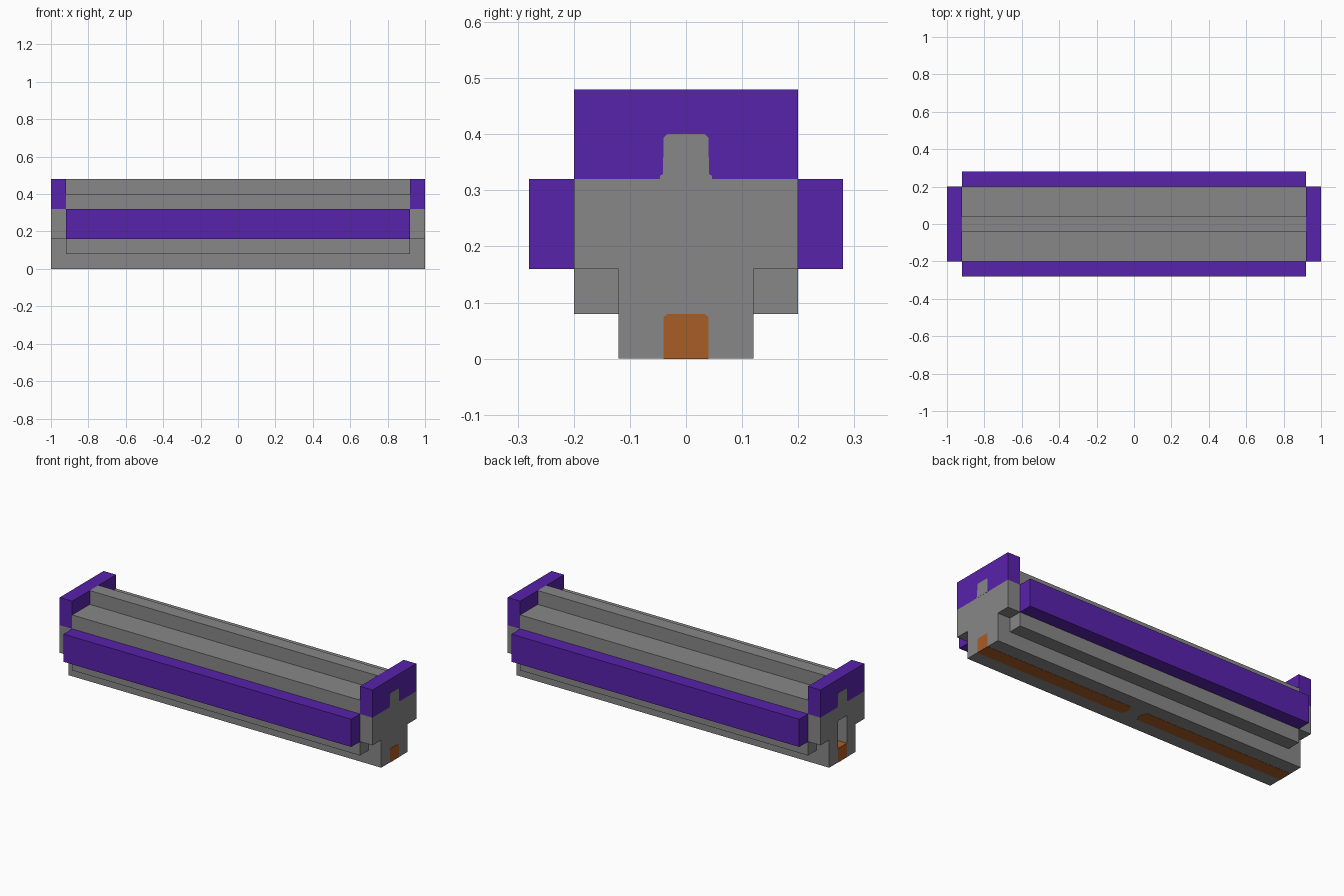
import bpy
import bmesh

if "Cube" in bpy.data.objects:
    bpy.data.objects.remove(bpy.data.objects["Cube"], do_unlink=True)


def make_material(name, rgb):
    mat = bpy.data.materials.new(name)
    mat.use_nodes = True
    mat.diffuse_color = (*rgb, 1)
    mat.node_tree.nodes["Principled BSDF"].inputs["Base Color"].default_value = (*rgb, 1)
    return mat


grey = make_material("stone grey", (0.25, 0.242, 0.242))
purple = make_material("purple", (0.097, 0.016, 0.41))
orange = make_material("copper orange", (0.39, 0.11, 0.018))


def prism(name, points, depth, mat):
    """Extrude a closed outline by a depth vector."""
    bm = bmesh.new()
    face = bm.faces.new([bm.verts.new(p) for p in points])
    result = bmesh.ops.extrude_face_region(bm, geom=[face], use_keep_orig=True)
    moved = [v for v in result["geom"] if isinstance(v, bmesh.types.BMVert)]
    bmesh.ops.translate(bm, verts=moved, vec=depth)
    bmesh.ops.recalc_face_normals(bm, faces=bm.faces)
    mesh = bpy.data.meshes.new(name)
    bm.to_mesh(mesh)
    bm.free()
    mesh.materials.append(mat)
    obj = bpy.data.objects.new(name, mesh)
    bpy.context.collection.objects.link(obj)
    return obj


def along_x(name, half, x0, x1, mat):
    """Mirror a half outline (y, z) across y = 0 and run it from x0 to x1."""
    outline = half + [(-y, z) for y, z in reversed(half)]
    return prism(name, [(x0, y, z) for y, z in outline], (x1 - x0, 0, 0), mat)


def box(name, x, y, z, mat):
    points = [(x[0], y[0], z[0]), (x[0], y[1], z[0]), (x[0], y[1], z[1]), (x[0], y[0], z[1])]
    return prism(name, points, (x[1] - x[0], 0, 0), mat)


INNER = 0.92   # where the end blocks begin
THIN = 0.001   # inlay thickness

# Stepped core with a ridge on top
along_x("core", [(0.12, 0), (0.12, 0.08), (0.2, 0.08), (0.2, 0.4), (0.04, 0.4), (0.04, 0.48)],
        -INNER, INNER, grey)

# Parts repeated at both ends
end_half = [(0.12, 0), (0.12, 0.16), (0.2, 0.16), (0.2, 0.32)]
tongue_half = [(0.046, 0.32), (0.046, 0.326), (0.041, 0.329), (0.04, 0.394), (0.034, 0.4)]
plug_half = [(0.04, 0), (0.04, 0.074), (0.033, 0.08)]
end_blocks = {}
for side, label in ((1, "left"), (-1, "right")):
    end_blocks[label] = along_x(label + "_end_block", end_half, side * INNER, side, grey)
    box(label + "_end_cap", sorted((side * INNER, side)), (-0.2, 0.2), (0.32, 0.48), purple)
    along_x(label + "_cap_tongue", tongue_half, side, side * (1 + THIN), grey)
    along_x(label + "_end_inlay", plug_half, side, side * (1 + THIN), orange)

    # Inlay strip under the core, with clipped corners near the middle
    strip = [(1, 0.04), (0.055, 0.04), (0.04, 0.022), (0.04, -0.022), (0.055, -0.04), (1, -0.04)]
    prism(label + "_base_inlay", [(side * x, y, 0) for x, y in strip], (0, 0, -THIN), orange)

# Slot in one end block, with an orange floor
cutter = box("slot_cutter", (-1.1, -INNER), (-0.04, 0.04), (0.08, 0.24), grey)
block = end_blocks["right"]
cut = block.modifiers.new("slot", "BOOLEAN")
cut.operation = "DIFFERENCE"
cut.solver = "EXACT"
cut.object = cutter
bpy.context.view_layer.objects.active = block
bpy.ops.object.modifier_apply(modifier=cut.name)
bpy.data.objects.remove(cutter, do_unlink=True)
box("slot_floor", (-1, -INNER), (-0.04, 0.04), (0.08, 0.08 + THIN), orange)

# Long side rails
for side, label in ((-1, "front"), (1, "back")):
    box(label + "_rail", (-INNER, INNER), sorted((side * 0.2, side * 0.28)), (0.16, 0.32), purple)
